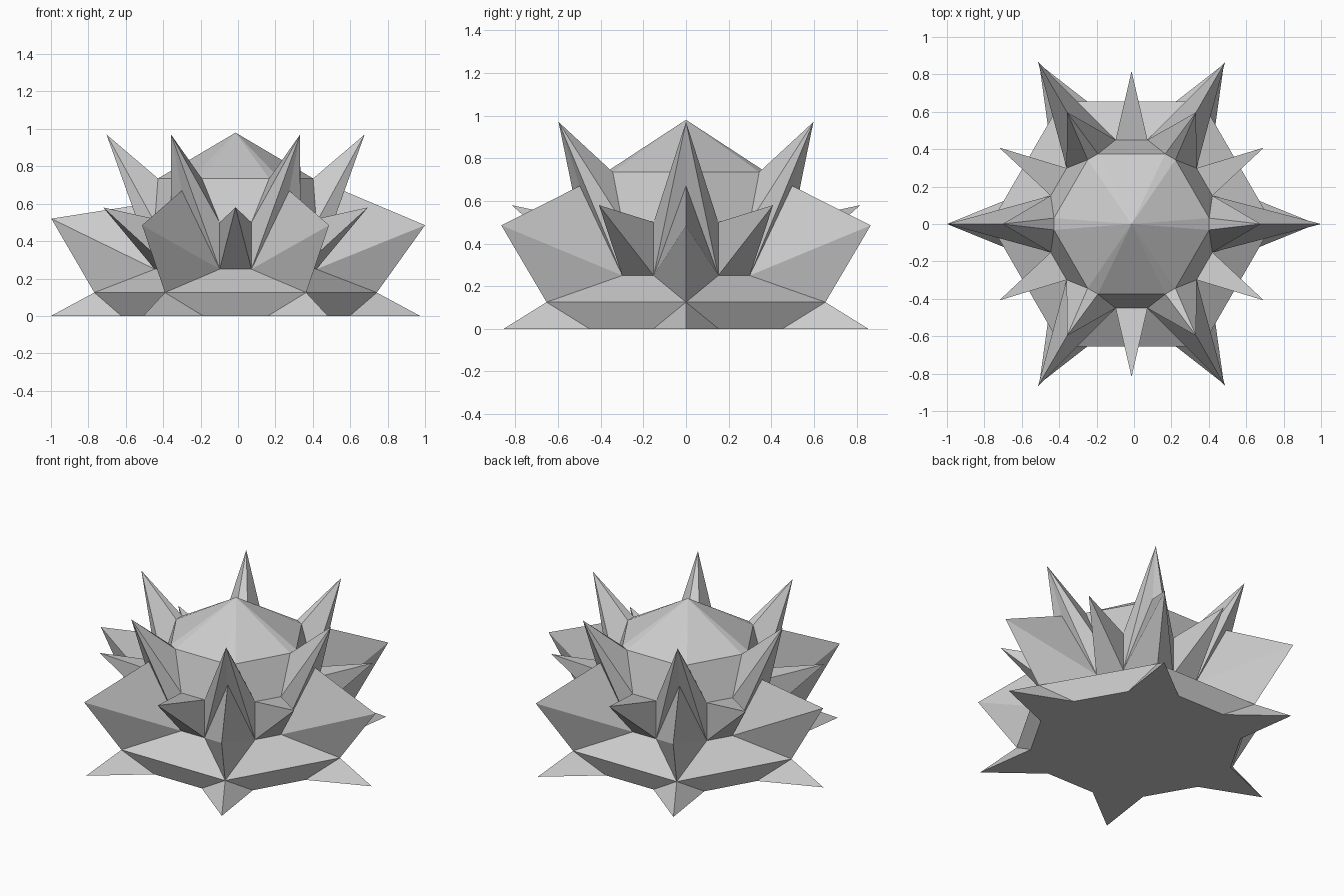
import bpy, bmesh
from math import sin, cos, radians, hypot, atan2

if "Cube" in bpy.data.objects:
    bpy.data.objects.remove(bpy.data.objects["Cube"])

CX = -0.013  # the sixfold axis sits slightly left of centre


def polar(r, deg, z):
    a = radians(deg)
    return (CX + r * cos(a), r * sin(a), z)


def ring_point(apothem, half, z):
    """Two points per 60 degree sector: returns f(k, s), beside ray k on side s."""
    r, off = hypot(apothem, half), 30 - atan2(half, apothem) * 57.29578
    return lambda k, s: polar(r, 60 * k + s * off, z)


def ray_point(r, z):
    return lambda k: polar(r, 60 * k, z)


def make_object(name, faces):
    bm = bmesh.new()
    for f in faces:
        bm.faces.new([bm.verts.new(p) for p in f])
    bmesh.ops.remove_doubles(bm, verts=bm.verts, dist=0.0005)
    mesh = bpy.data.meshes.new(name)
    bm.to_mesh(mesh)
    bm.free()
    bpy.context.collection.objects.link(bpy.data.objects.new(name, mesh))


def two_sided(make, k):
    """Triangles for the left and right halves of a petal."""
    return list(make(k, 1)) + [f[::-1] for f in make(k, -1)]


# Shared profile points
foot = ring_point(0.605, 0.173, 0)
low = ring_point(0.45, 0.085, 0.25)
high = ring_point(0.45, 0.085, 0.50)
rim = ring_point(0.375, 0.18, 0.735)
toe = ray_point(0.987, 0)
corner = ray_point(0.755, 0.125)
apex = (CX, 0, 0.98)


def petal_tip(k):
    if k == 3:
        return polar(0.985, 180, 0.52)
    return polar(1.013 if k == 0 else 1.0, 60 * k, 0.485)


def petal_ridge(k):
    return polar(0.54, 180, 0.59) if k == 3 else polar(0.575, 60 * k, 0.67)


def spike_tip(k):
    return polar(0.69, 60 * k, 0.97)


base, petals, tall, small, crown, outline = [], [], [], [], [], []
for k in range(6):
    n = (k + 1) % 6
    H, B, P, T = corner(k), petal_tip(k), petal_ridge(k), spike_tip(k)
    Q0, Q1, U0, U1 = low(k, 1), low(n, -1), high(k, 1), high(n, -1)
    D0, D1 = rim(k, 1), rim(n, -1)

    # Star-shaped base: side walls, sloping shelf and pointed toes
    base += [(H, foot(k, 1), foot(n, -1), corner(n)), (H, corner(n), Q1, Q0)]
    base += two_sided(lambda i, s: [(toe(i), foot(i, s), H)], k)
    outline += [toe(k), foot(k, 1), foot(n, -1)]

    # Broad outer petals
    petals += two_sided(lambda i, s: [(H, low(i, s), B), (B, low(i, s), P)], k)

    # Tall inner spikes
    tall += two_sided(lambda i, s: [(P, low(i, s), T),
                                    (low(i, s), high(i, s), T),
                                    (high(i, s), rim(i, s), T)], k)
    tall.append((T, rim(k, 1), rim(k, -1)))

    # Small spikes between the petals
    S = polar(0.817, 60 * k + 30, 0.58)
    small += [(Q0, Q1, S), (Q1, U1, S), (U1, U0, S), (U0, Q0, S)]

    # Central bud: flared wall and faceted dome
    crown += [(U0, U1, D1, D0), (D0, D1, apex), (rim(k, -1), D0, apex)]

base.append(outline[::-1])

make_object("star_base", base)
make_object("outer_petals", petals)
make_object("tall_spikes", tall)
make_object("small_spikes", small)
make_object("central_bud", crown)
